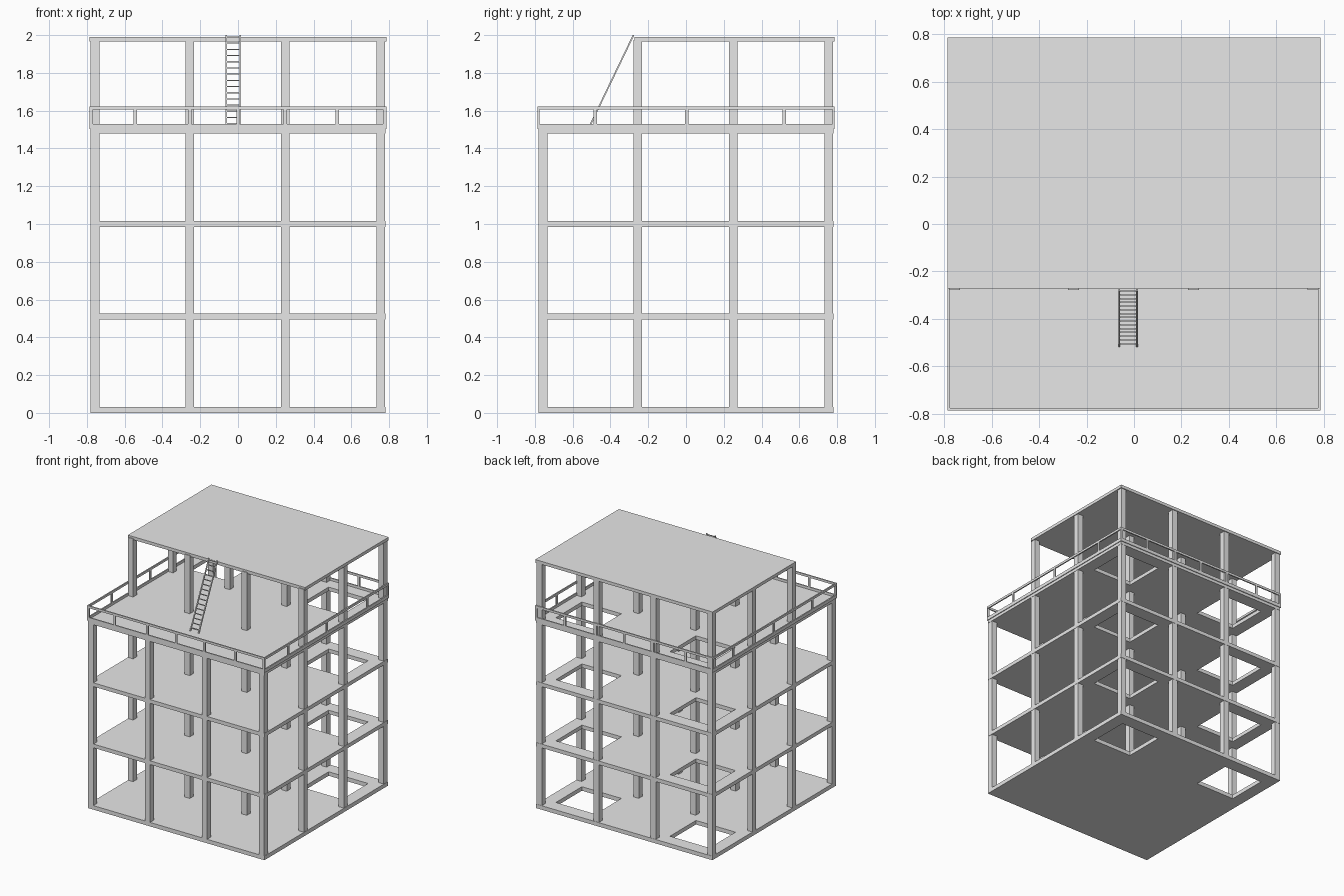
import bpy, bmesh
from mathutils import Vector

cube = bpy.data.objects.get("Cube")
if cube:
    bpy.data.objects.remove(cube, do_unlink=True)

concrete = bpy.data.materials.new("concrete_grey")
concrete.use_nodes = True
GREY = (0.8, 0.8, 0.8, 1.0)
concrete.diffuse_color = GREY
concrete.node_tree.nodes["Principled BSDF"].inputs["Base Color"].default_value = GREY


def finish(bm, name):
    bmesh.ops.recalc_face_normals(bm, faces=bm.faces)
    mesh = bpy.data.meshes.new(name)
    bm.to_mesh(mesh)
    bm.free()
    mesh.materials.append(concrete)
    obj = bpy.data.objects.new(name, mesh)
    bpy.context.collection.objects.link(obj)
    return obj


def add_box(bm, lo, hi):
    """Axis-aligned box between two corners."""
    verts = bmesh.ops.create_cube(bm, size=1)["verts"]
    lo, hi = Vector(lo), Vector(hi)
    for v in verts:
        v.co = (lo + hi) / 2 + v.co * (hi - lo)


def slab(name, xs, ys, z0, z1, holes=()):
    """Plate made of grid cells, leaving out the cells listed as holes."""
    bm = bmesh.new()
    grid = [[bm.verts.new((x, y, z0)) for y in ys] for x in xs]
    for i in range(len(xs) - 1):
        for j in range(len(ys) - 1):
            if (i, j) not in holes:
                bm.faces.new((grid[i][j], grid[i + 1][j],
                              grid[i + 1][j + 1], grid[i][j + 1]))
    top = bmesh.ops.extrude_face_region(bm, geom=bm.faces[:], use_keep_orig=True)
    moved = [g for g in top["geom"] if isinstance(g, bmesh.types.BMVert)]
    bmesh.ops.translate(bm, verts=moved, vec=(0, 0, z1 - z0))
    return finish(bm, name)


# Floors with two stairwell openings at the back corners
EDGE = 0.78
hole_xs = (-EDGE, -0.68, -0.33, 0.33, 0.68, EDGE)
hole_ys = (-EDGE, 0.345, 0.675, EDGE)
floors = (("ground_floor", 0.0, 0.032), ("first_floor", 0.495, 0.525),
          ("second_floor", 0.985, 1.015), ("terrace_floor", 1.48, 1.51))
for name, z0, z1 in floors:
    slab(name, hole_xs, hole_ys, z0, z1, holes={(1, 1), (3, 1)})

# Roof over the rear two thirds
slab("roof", (-0.785, 0.785), (-0.272, 0.785), 1.965, 1.99)

# Columns on a four by four grid; the front row stops at the terrace
AXES = (-0.757, -0.255, 0.25, 0.755)
HALF = 0.023
columns = bmesh.new()
for row, y in enumerate(AXES):
    for x in AXES:
        height = 1.49 if row == 0 else 1.975
        add_box(columns, (x - HALF, y - HALF, 0.01), (x + HALF, y + HALF, height))
finish(columns, "columns")

# Railing around the terrace
OUT, IN = 0.786, 0.776
railing = bmesh.new()
for z0, z1 in ((1.503, 1.53), (1.605, 1.623)):
    for s in (-1, 1):
        a, b = sorted((s * OUT, s * IN))
        add_box(railing, (-OUT, a, z0), (OUT, b, z1))
        add_box(railing, (a, -IN, z0), (b, IN, z1))
for s in (-1, 1):
    a, b = sorted((s * OUT, s * IN))
    for x in (-0.777, -0.545, -0.255, 0.0, 0.25, 0.525, 0.777):
        add_box(railing, (x - 0.009, a, 1.52), (x + 0.009, b, 1.61))
    for y in (-0.48, 0.005, 0.52):
        add_box(railing, (a, y - 0.009, 1.52), (b, y + 0.009, 1.61))
finish(railing, "terrace_railing")

# Ladder leaning from the terrace to the roof
foot, head = Vector((0, -0.515, 1.508)), Vector((0, -0.278, 2.0))
lean = (head - foot).to_track_quat('Z', 'X').to_matrix().to_4x4()
length = (head - foot).length
ladder = bmesh.new()
RAILS = (-0.062, 0.012)
for x in RAILS:
    add_box(ladder, (-0.004, -0.004, 0), (0.004, 0.004, length))
    ladder.verts.ensure_lookup_table()
    new = ladder.verts[-8:]
    bmesh.ops.transform(ladder, matrix=lean, verts=new)
    bmesh.ops.translate(ladder, verts=new, vec=foot + Vector((x, 0, 0)))
RUNGS = 15
for i in range(RUNGS):
    p = foot.lerp(head, (i + 0.7) / RUNGS)
    add_box(ladder, (RAILS[0], p.y - 0.003, p.z - 0.003),
            (RAILS[1], p.y + 0.003, p.z + 0.003))
finish(ladder, "ladder")
